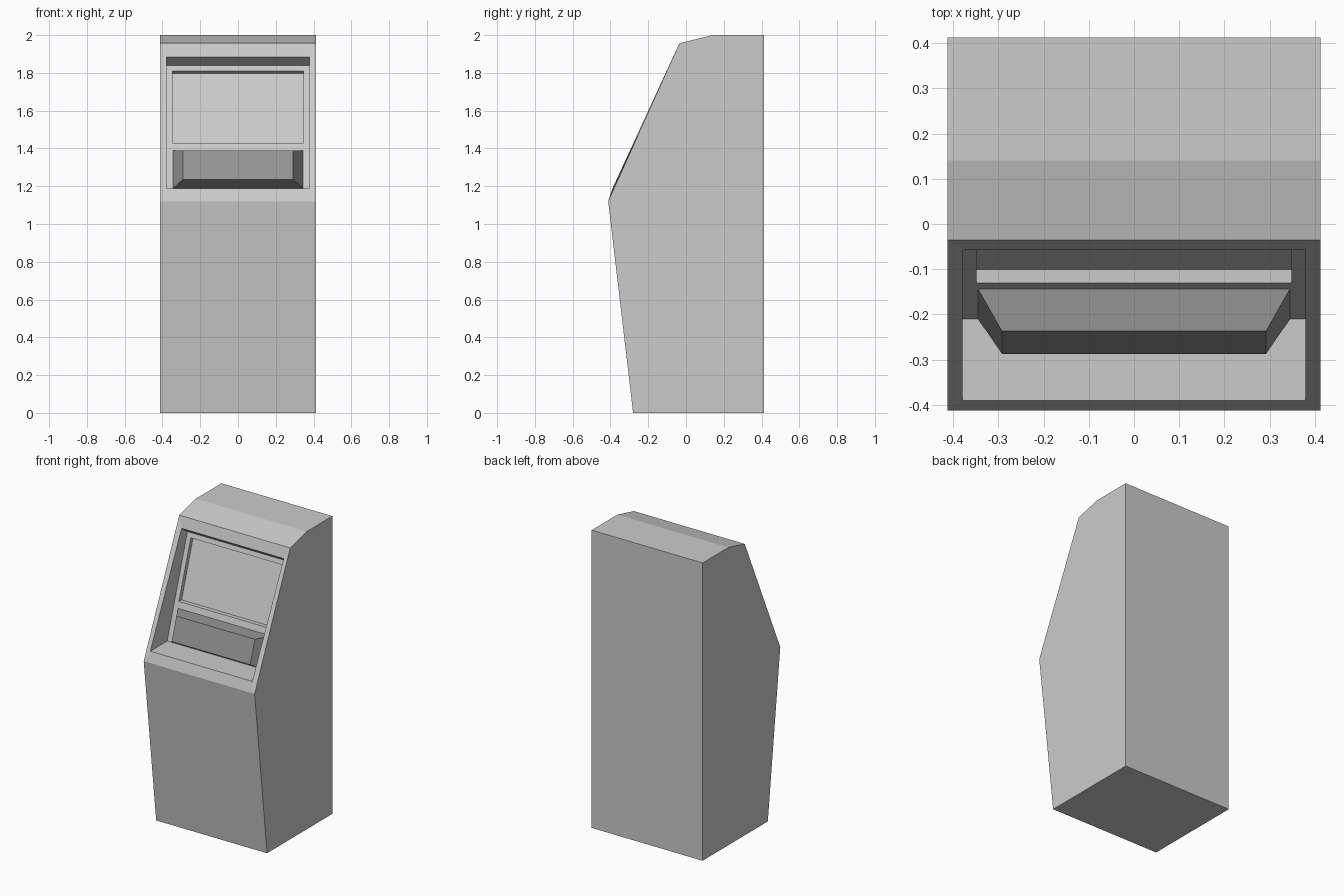
import bpy, bmesh

if "Cube" in bpy.data.objects:
    bpy.data.objects.remove(bpy.data.objects["Cube"])


def panel(z):
    """Point (y, z) on the sloped inner fascia."""
    return (-0.21 + (z - 1.187) / 3.04, z)


def rect(bm, half, low, high):
    """Ring of four verts: low edge and high edge, each a (y, z) point."""
    pts = [(-half, *low), (half, *low), (half, *high), (-half, *high)]
    return [bm.verts.new(p) for p in pts]


def bridge(bm, a, b):
    for i in range(len(a)):
        j = (i + 1) % len(a)
        bm.faces.new((a[i], a[j], b[j], b[i]))


def finish(bm, name, grey=None):
    bmesh.ops.recalc_face_normals(bm, faces=bm.faces)
    mesh = bpy.data.meshes.new(name)
    bm.to_mesh(mesh)
    bm.free()
    obj = bpy.data.objects.new(name, mesh)
    bpy.context.collection.objects.link(obj)
    if grey is not None:
        mat = bpy.data.materials.new(name + "_grey")
        mat.diffuse_color = (grey, grey, grey, 1)
        mat.use_nodes = True
        mat.node_tree.nodes["Principled BSDF"].inputs["Base Color"].default_value = mat.diffuse_color
        mesh.materials.append(mat)
    return obj


# Cabinet: side profile across the width, front slope left open
W = 0.412
profile = [(-0.412, 1.12), (-0.28, 0), (0.412, 0), (0.412, 2), (0.14, 2), (-0.035, 1.957)]
bm = bmesh.new()
left = [bm.verts.new((-W, y, z)) for y, z in profile]
right = [bm.verts.new((W, y, z)) for y, z in profile]
bm.faces.new(left)
bm.faces.new(right)
for i in range(5):
    bm.faces.new((left[i], left[i + 1], right[i + 1], right[i]))

# Front slope: rim, recess, fascia and screen opening as nested rings
screen_low, screen_high = (-0.101, 1.43), (0.019, 1.797)
rings = [
    [left[0], right[0], right[5], left[5]],
    rect(bm, 0.379, (-0.39, 1.187), (-0.057, 1.885)),
    rect(bm, 0.379, panel(1.187), panel(1.84)),
    rect(bm, 0.348, panel(1.43), panel(1.81)),
    rect(bm, 0.348, screen_low, screen_high),
]
for a, b in zip(rings, rings[1:]):
    bridge(bm, a, b)
finish(bm, "cabinet")

# Screen at the back of its opening
bm = bmesh.new()
ring = rect(bm, 0.348, screen_low, screen_high)
bm.faces.new(ring)
finish(bm, "screen", 0.52)

# Tapered control block standing out from the fascia
bm = bmesh.new()
back = rect(bm, 0.345, panel(1.188), panel(1.39))
front = rect(bm, 0.292, (-0.287, 1.236), (-0.237, 1.388))
bridge(bm, back, front)
bm.faces.new(back)
bm.faces.new(front)
finish(bm, "control_block", 0.3)
